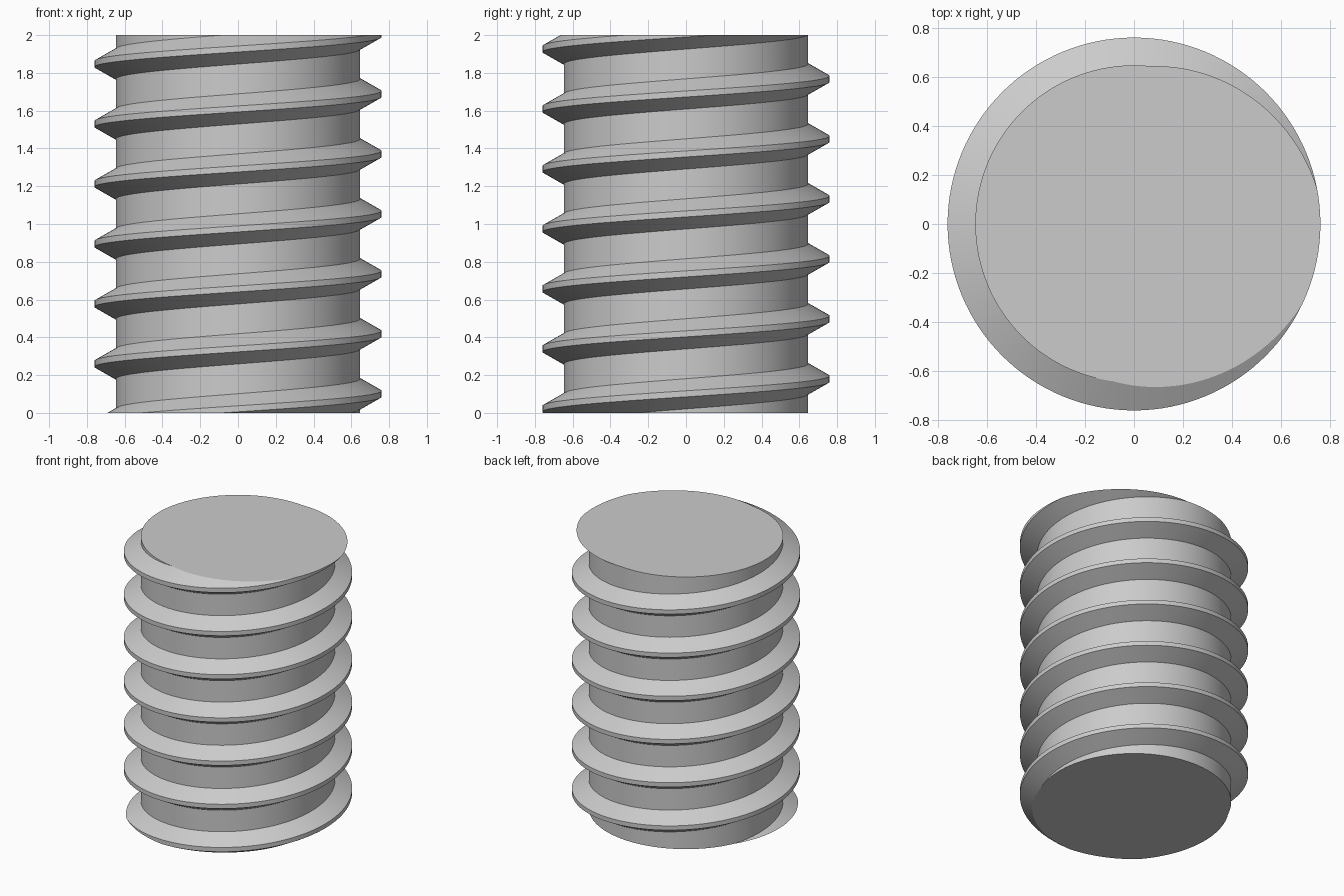
import bpy, bmesh, math
from mathutils import Vector

default = bpy.data.objects.get("Cube")
if default:
    bpy.data.objects.remove(default, do_unlink=True)

# Rod dimensions
LENGTH, PITCH = 2.0, 0.3175
CORE_R, CREST_R = 0.647, 0.76
CREST_HALF, ROOT_HALF = 0.016, 0.08
PHASE = 0.101          # crest height on the +x side
SEGMENTS, TURNS = 128, 10

# One turn of the thread profile: radius and height about the crest
PROFILE = [(CORE_R, -ROOT_HALF), (CREST_R, -CREST_HALF),
           (CREST_R, CREST_HALF), (CORE_R, ROOT_HALF)]
STEP = len(PROFILE)

# Plain steel material
steel = bpy.data.materials.new("steel_grey")
steel.use_nodes = True
colour = (0.6, 0.6, 0.6, 1)
steel.diffuse_color = colour
steel.node_tree.nodes["Principled BSDF"].inputs["Base Color"].default_value = colour

# Helical surface: each column climbs, the last joins the first one turn up
bm = bmesh.new()
columns = []
for i in range(SEGMENTS):
    a = math.tau * i / SEGMENTS
    rise = PHASE + PITCH * (i / SEGMENTS - 2)
    columns.append([bm.verts.new((r * math.cos(a), r * math.sin(a), rise + t * PITCH + h))
                    for t in range(TURNS) for r, h in PROFILE])
for i in range(SEGMENTS):
    left = columns[i]
    right = columns[i + 1] if i + 1 < SEGMENTS else columns[0][STEP:]
    for j in range(len(right) - 1):
        bm.faces.new((left[j], right[j], right[j + 1], left[j + 1]))

# Trim both ends flat and cap them
for z, side in ((0, -1), (LENGTH, 1)):
    cut = bmesh.ops.bisect_plane(
        bm, geom=bm.verts[:] + bm.edges[:] + bm.faces[:], dist=1e-6,
        plane_co=Vector((0, 0, z)), plane_no=Vector((0, 0, side)), clear_outer=True)
    rim = [e for e in cut["geom_cut"] if isinstance(e, bmesh.types.BMEdge)]
    bmesh.ops.contextual_create(bm, geom=rim)
bmesh.ops.recalc_face_normals(bm, faces=bm.faces[:])

mesh = bpy.data.meshes.new("threaded_rod")
bm.to_mesh(mesh)
bm.free()
mesh.materials.append(steel)
rod = bpy.data.objects.new("threaded_rod", mesh)
bpy.context.collection.objects.link(rod)

# Smooth round surfaces, crisp thread edges
bpy.ops.object.select_all(action='DESELECT')
rod.select_set(True)
bpy.context.view_layer.objects.active = rod
bpy.ops.object.shade_smooth_by_angle(angle=math.radians(25))
